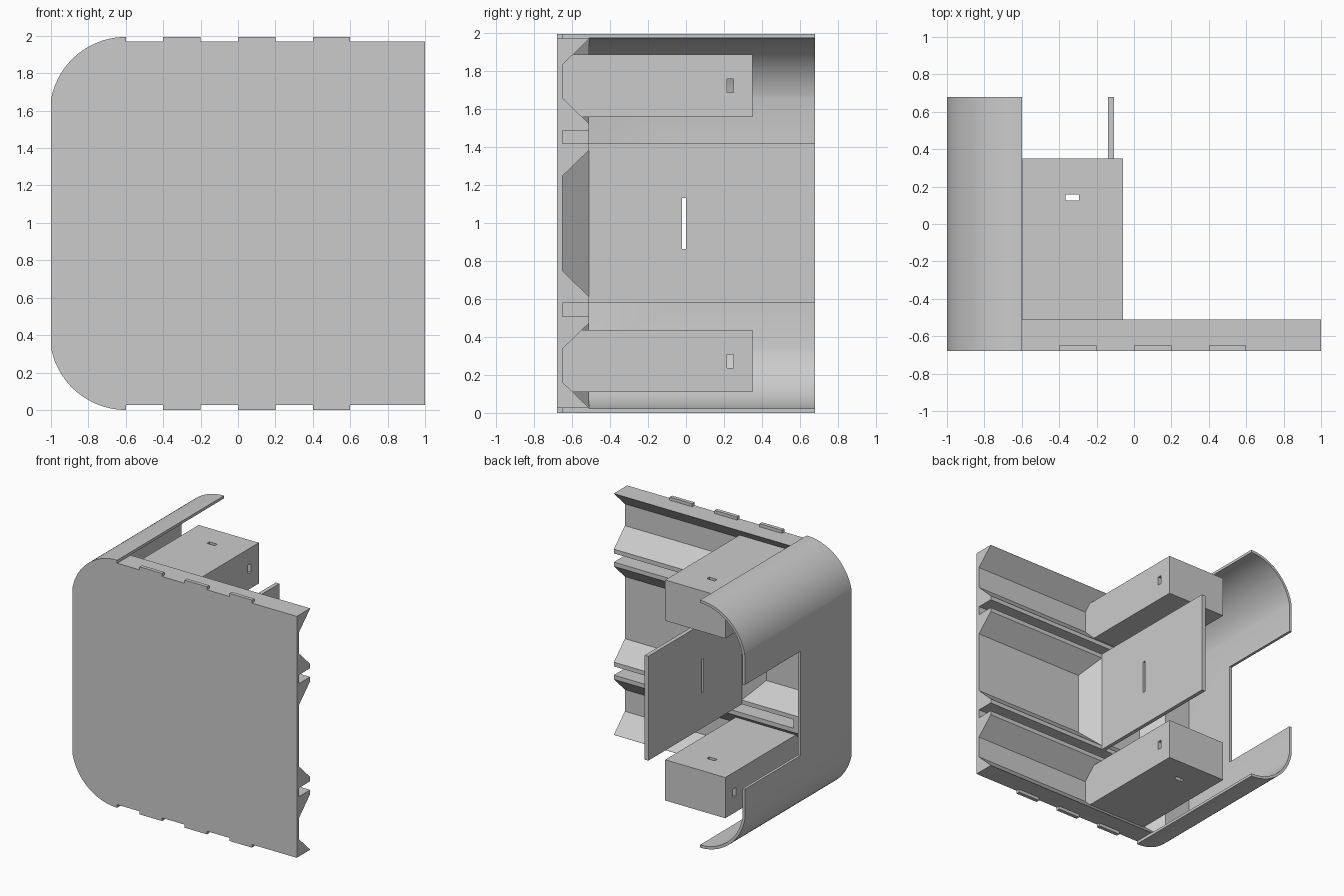
import bpy, bmesh, math
from mathutils import Vector

cube = bpy.data.objects.get("Cube")
if cube:
    bpy.data.objects.remove(cube, do_unlink=True)

MID = 0.997      # height of the symmetry plane
HALF = 0.997     # half height of the shell
EDGE = 0.972     # half height of the front panel
FRONT, FLOOR, FACE, BACK = -0.68, -0.65, -0.51, 0.68
BEND = -0.6      # where the rounded side begins
WALL = 0.022

grey = bpy.data.materials.new("plain grey")
grey.use_nodes = True
grey.diffuse_color = (0.6, 0.6, 0.6, 1)
grey.node_tree.nodes["Principled BSDF"].inputs["Base Color"].default_value = grey.diffuse_color


def prism(name, profile, axis, start, end, taper=0.0):
    """Extrude a 2D profile along x or y; taper slants the start end."""
    bm = bmesh.new()
    rings = []
    for dist in (start, end):
        ring = []
        for u, v in profile:
            if axis == "x":
                shift = taper * (u - FLOOR) if dist == start else 0
                co = Vector((dist + shift, u, v))
            else:
                co = Vector((u, dist, v))
            ring.append(bm.verts.new(co))
        rings.append(ring)
    a, b = rings
    bm.faces.new(a)
    bm.faces.new(b[::-1])
    n = len(a)
    for i in range(n):
        j = (i + 1) % n
        bm.faces.new((a[j], a[i], b[i], b[j]))
    bmesh.ops.recalc_face_normals(bm, faces=bm.faces)
    mesh = bpy.data.meshes.new(name)
    bm.to_mesh(mesh)
    bm.free()
    mesh.materials.append(grey)
    obj = bpy.data.objects.new(name, mesh)
    bpy.context.collection.objects.link(obj)
    return obj


def box(name, x0, x1, y0, y1, z0, z1):
    return prism(name, [(x0, z0), (x1, z0), (x1, z1), (x0, z1)], "y", y0, y1)


def activate(obj):
    bpy.ops.object.select_all(action="DESELECT")
    obj.select_set(True)
    bpy.context.view_layer.objects.active = obj


def cut(obj, cutter):
    cutter.hide_render = True
    mod = obj.modifiers.new("cut", "BOOLEAN")
    mod.operation = "DIFFERENCE"
    mod.solver = "EXACT"
    mod.object = cutter
    activate(obj)
    bpy.ops.object.modifier_apply(modifier=mod.name)
    bpy.data.objects.remove(cutter, do_unlink=True)


def smooth(obj):
    activate(obj)
    bpy.ops.object.shade_smooth_by_angle(angle=math.radians(25))


def rounded_side(inset):
    """Path from the top end of the bend down to the bottom end."""
    radius = 0.406
    centre = HALF - radius
    last = math.acos((-1 - BEND) / -radius)
    r = radius - inset
    top = []
    for i in range(25):
        t = math.pi / 2 + (math.pi / 2 - last) * i / 24
        top.append((BEND + r * math.cos(t), centre + r * math.sin(t)))
    return ([(x, MID + z) for x, z in top]
            + [(x, MID - z) for x, z in reversed(top)])


# Rounded side shell with a rear cutout
outer, inner = rounded_side(0), rounded_side(WALL)
shell = prism("side_shell", outer + inner[::-1], "y", FACE, BACK)
cut(shell, box("shell_cutter", -1.2, -0.8, -0.03, 0.8, MID - 0.42, MID + 0.42))
smooth(shell)

# Thick front panel with dovetail grooves and narrow slots
outline = outer + [(BEND, MID - EDGE), (1, MID - EDGE), (1, MID + EDGE), (BEND, MID + EDGE)]
panel = prism("front_panel", outline, "y", FRONT, FACE)


def groove_profile(low, high, top_y, slope=1.0):
    d = (top_y - FLOOR) * slope
    return [(FLOOR, low), (FLOOR, high), (top_y, high + d), (top_y, low - d)]


GROOVES = [(MID - 0.25, MID + 0.25), (MID + 0.66, MID + 0.835), (MID - 0.835, MID - 0.66)]
for low, high in GROOVES:
    cut(panel, prism("groove_cutter", groove_profile(low, high, -0.49, 0.97), "x", BEND, 1.1, -1.0))
for side in (1, -1):
    z0, z1 = sorted((MID + side * 0.42, MID + side * 0.49))
    cut(panel, box("slot_cutter", BEND, 1.1, FLOOR, -0.4, z0, z1))
smooth(panel)

# Small tabs on the top and bottom edges
for side, word in ((1, "top"), (-1, "bottom")):
    z0, z1 = sorted((MID + side * (EDGE - 0.005), MID + side * HALF))
    for i, x in enumerate((-0.4, 0.0, 0.4)):
        box(f"{word}_tab_{i + 1}", x, x + 0.2, FRONT, FLOOR, z0, z1)

# Upper and lower boxes seated in the grooves
for side, word in ((1, "upper"), (-1, "lower")):
    profile = [(FLOOR, 0.66), (FLOOR, 0.84), (-0.605, 0.888), (0.35, 0.888), (0.35, 0.56), (-0.55, 0.56)]
    block = prism(word + "_box", [(y, MID + side * z) for y, z in profile], "x", -0.595, -0.06)
    z = MID + side * 0.725
    cut(block, box("side_slot_cutter", -0.7, 0.1, 0.215, 0.25, z - 0.035, z + 0.035))
    cut(block, box("top_slot_cutter", -0.365, -0.295, 0.125, 0.157, z - 0.4, z + 0.4))

# Middle divider board with a slit, standing on a flared foot
board = box("middle_board", -0.14, -0.108, FACE, BACK, MID - 0.42, MID + 0.42)
cut(board, box("slit_cutter", -0.3, 0.1, -0.02, 0.0, MID - 0.135, MID + 0.135))
foot = prism("middle_board_foot", groove_profile(*GROOVES[0], FACE, 0.97), "x", -0.26, 0.01)
for v in foot.data.vertices:
    if v.co.y > FLOOR + 0.01:
        v.co.x = -0.14 if v.co.x < -0.124 else -0.108
